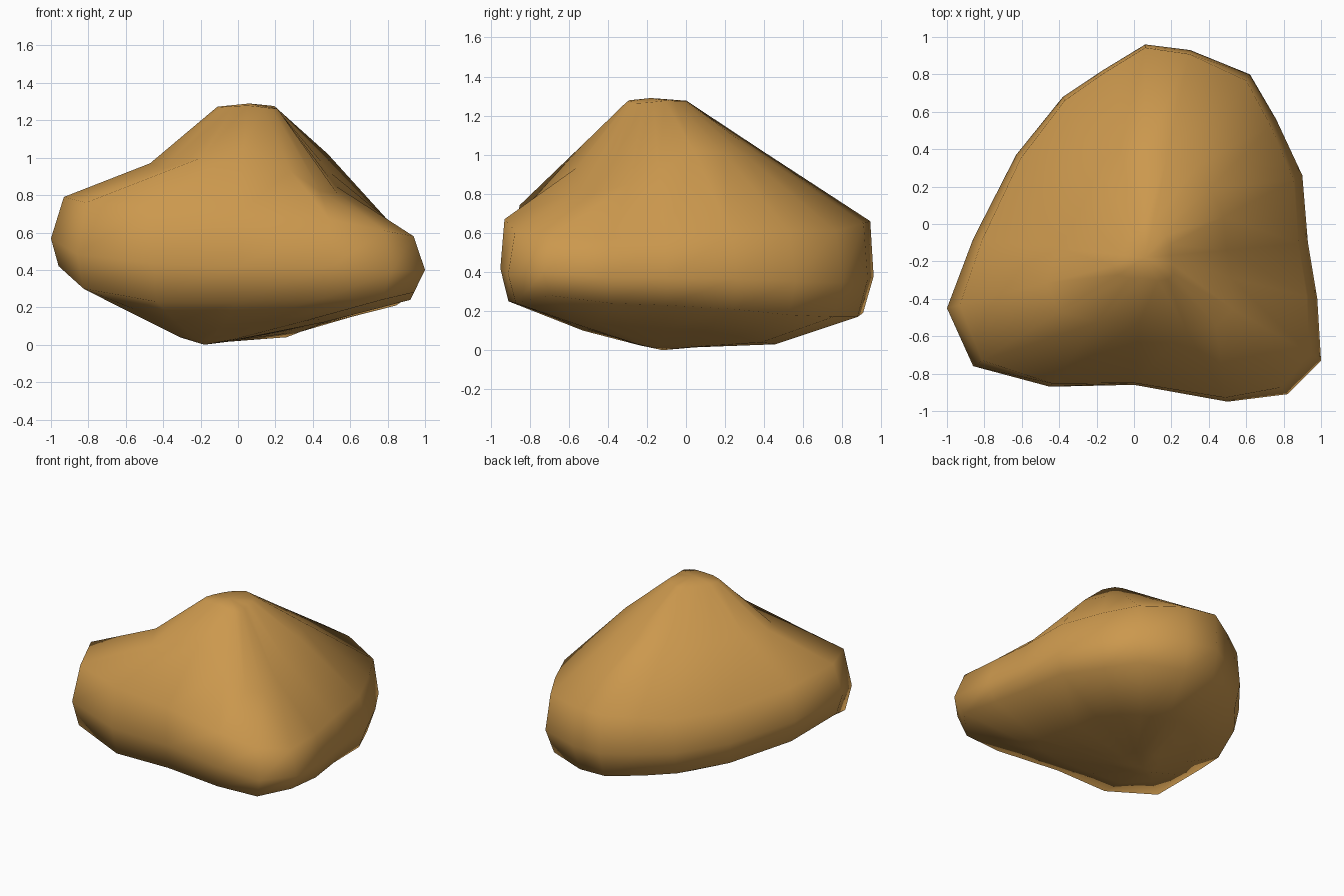
import bpy, bmesh
from mathutils import Vector

if "Cube" in bpy.data.objects:
    bpy.data.objects.remove(bpy.data.objects["Cube"])

# Rim of the boulder, counter-clockwise from the right:
# x, y, under-slope z, lower rim z, upper rim z, shoulder z
RIM = [
    (.93, -.10, .11, .23, .58, .92), (.90, .26, .10, .21, .60, 1.02),
    (.76, .56, .07, .18, .61, 1.01), (.62, .80, .04, .17, .61, .99),
    (.30, .93, .03, .17, .65, 1.0), (.06, .96, .06, .19, .66, 1.02),
    (-.17, .82, .09, .20, .65, .99), (-.38, .68, .10, .22, .64, .97),
    (-.63, .37, .13, .25, .65, .97), (-.86, -.08, .18, .31, .71, .98),
    (-1.0, -.45, .20, .42, .79, .97), (-.86, -.76, .19, .30, .76, .94),
    (-.45, -.87, .12, .23, .74, 1.0), (0, -.86, .10, .23, .70, 1.06),
    (.50, -.95, .13, .25, .67, .93), (.82, -.91, .13, .24, .61, .82),
    (1.0, -.73, .14, .28, .58, .81), (.98, -.40, .12, .24, .57, .85),
]
PEAK = Vector((.06, -.18))
BASE = Vector((-.18, -.12))

bm = bmesh.new()


def ring(centre, scale, height, pinch=0):
    """One loop: the rim shrunk toward a centre (more at the sides by pinch)."""
    loop = []
    for p in RIM:
        xy = centre.lerp(Vector(p[:2]), scale - pinch * p[0] ** 2)
        loop.append(bm.verts.new((xy.x, xy.y, height(p))))
    return loop


rings = [
    ring(BASE, .16, lambda p: .01 + .15 * p[2]),          # underside
    ring(BASE, .55, lambda p: p[2]),
    ring(BASE, .95, lambda p: p[3]),                      # rim
    ring(BASE, 1.0, lambda p: p[3] * .6 + p[4] * .4),
    ring(PEAK, .985, lambda p: p[4], .05),
    ring(PEAK, .50, lambda p: p[5]),                      # shoulder
    ring(PEAK, .16, lambda p: 1.21 + .065 * p[5]),        # summit
]
n = len(RIM)
for a, b in zip(rings, rings[1:]):
    for i in range(n):
        j = (i + 1) % n
        bm.faces.new((a[i], a[j], b[j], b[i]))

# Close the bottom and the summit with fans
bottom = bm.verts.new((BASE.x, BASE.y, 0))
top = bm.verts.new((PEAK.x, PEAK.y, 1.29))
for i in range(n):
    j = (i + 1) % n
    bm.faces.new((bottom, rings[0][j], rings[0][i]))
    bm.faces.new((top, rings[-1][i], rings[-1][j]))
bmesh.ops.recalc_face_normals(bm, faces=bm.faces)
for f in bm.faces:
    f.smooth = True

mesh = bpy.data.meshes.new("boulder")
bm.to_mesh(mesh)
bm.free()
boulder = bpy.data.objects.new("boulder", mesh)
bpy.context.collection.objects.link(boulder)

stone = bpy.data.materials.new("ochre stone")
stone.diffuse_color = (.60, .315, .075, 1)
stone.use_nodes = True
stone.node_tree.nodes["Principled BSDF"].inputs["Base Color"].default_value = stone.diffuse_color
mesh.materials.append(stone)
